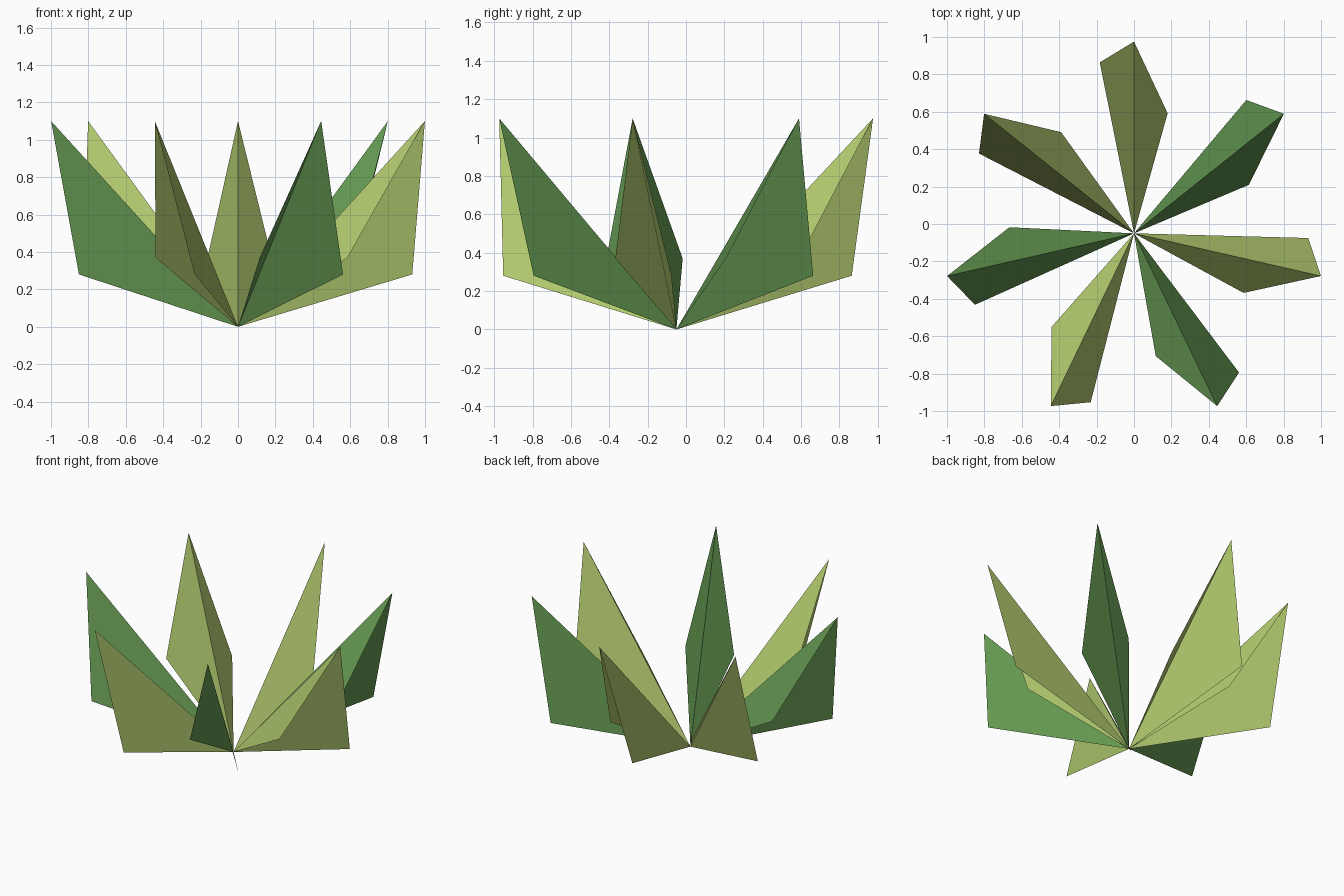
import bpy
import math
from mathutils import Matrix

if "Cube" in bpy.data.objects:
    bpy.data.objects.remove(bpy.data.objects["Cube"])

LEAVES = 7
CENTRE = (0, -0.05, 0)


def material(name, color):
    m = bpy.data.materials.new(name)
    m.diffuse_color = color
    m.use_nodes = True
    m.node_tree.nodes["Principled BSDF"].inputs["Base Color"].default_value = m.diffuse_color
    return m


yellow_green = material("light_leaf_green", (0.45, 0.60, 0.16, 1))
deep_green = material("dark_leaf_green", (0.13, 0.32, 0.085, 1))

# One folded leaf pointing along +x: root, tip, low outer corner, raised inner corner
leaf_points = [(0, 0, 0), (1.025, 0, 1.1), (0.914, 0.183, 0.28), (0.642, -0.18, 0.37)]
leaf_faces = [(0, 1, 2), (0, 3, 1)]

# Ring of leaves fanning out from the root, alternating in colour
for i in range(LEAVES):
    mesh = bpy.data.meshes.new(f"leaf_{i + 1}")
    mesh.from_pydata(leaf_points, [], leaf_faces)
    angle = math.pi / 2 - i * 2 * math.pi / LEAVES
    mesh.transform(Matrix.Translation(CENTRE) @ Matrix.Rotation(angle, 4, 'Z'))
    mesh.materials.append(deep_green if i % 2 else yellow_green)
    mesh.update()
    leaf = bpy.data.objects.new(f"leaf_{i + 1}", mesh)
    bpy.context.collection.objects.link(leaf)
